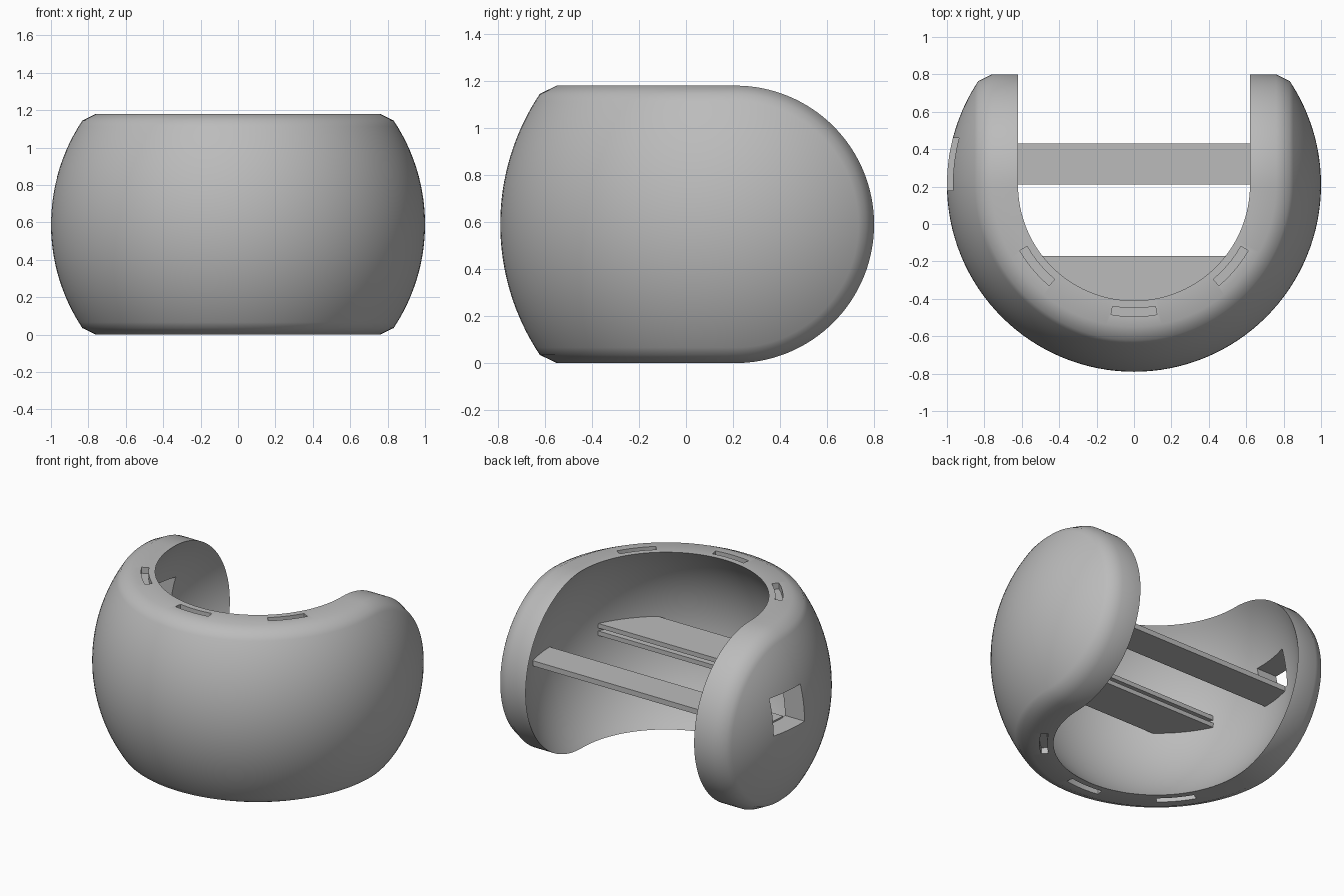
import bpy, bmesh
from math import sin, cos, pi, asin, sqrt, radians
from mathutils import Vector, Matrix

if "Cube" in bpy.data.objects:
    bpy.data.objects.remove(bpy.data.objects["Cube"])

CENTRE = Vector((0, 0.21, 0.59))   # centre of both spheres
OUTER, INNER, HALF = 1.0, 0.856, 0.59

grey = bpy.data.materials.new("plain grey")
grey.use_nodes = True
grey.diffuse_color = (0.5, 0.5, 0.5, 1)
grey.node_tree.nodes["Principled BSDF"].inputs["Base Color"].default_value = (0.5, 0.5, 0.5, 1)


def finish(bm, name):
    bmesh.ops.recalc_face_normals(bm, faces=bm.faces)
    mesh = bpy.data.meshes.new(name)
    bm.to_mesh(mesh)
    bm.free()
    mesh.materials.append(grey)
    obj = bpy.data.objects.new(name, mesh)
    bpy.context.collection.objects.link(obj)
    return obj


def prism(bm, outline, z0, z1):
    low = [bm.verts.new((x, y, z0)) for x, y in outline]
    high = [bm.verts.new((x, y, z1)) for x, y in outline]
    n = len(outline)
    bm.faces.new(low[::-1])
    bm.faces.new(high)
    for i in range(n):
        j = (i + 1) % n
        bm.faces.new((low[i], low[j], high[j], high[i]))


def arc(radius, top, steps):
    end = asin(top / radius)
    return [(radius * cos(end * i / steps), radius * sin(end * i / steps)) for i in range(steps + 1)]


def spin(bm, points, axis, angle, closed):
    verts = [bm.verts.new((x, 0, z)) for x, z in points]
    pairs = list(zip(verts, verts[1:] + verts[:1])) if closed else list(zip(verts, verts[1:]))
    edges = [bm.edges.new(p) for p in pairs]
    bmesh.ops.spin(bm, geom=verts + edges, cent=(0, 0, 0), axis=axis, angle=angle, steps=64)


# Shell section: outer arc, chamfer, rim, inner arc
half = arc(OUTER, 0.555, 16) + [(0.76, HALF)] + arc(INNER, HALF, 16)[::-1]
full = half + [(x, -z) for x, z in half[-2:0:-1]]

# Front wraps around z, each side lobe wraps around x
bm = bmesh.new()
spin(bm, full, (0, 0, 1), -pi, True)
spin(bm, half, (1, 0, 0), -pi, False)
spin(bm, [(-x, z) for x, z in half], (1, 0, 0), -pi, False)
bmesh.ops.remove_doubles(bm, verts=bm.verts, dist=0.0005)
bmesh.ops.translate(bm, verts=bm.verts, vec=CENTRE)
shell = finish(bm, "shell")

# Cutter: curved pockets in both rims and a square side opening
bm = bmesh.new()
for turn in (-50, 0, 50):
    angles = [radians(turn - 10 + 4 * i) for i in range(6)]
    ring = [(0.705 * sin(a), CENTRE.y - 0.705 * cos(a)) for a in angles]
    ring += [(0.66 * sin(a), CENTRE.y - 0.66 * cos(a)) for a in reversed(angles)]
    prism(bm, ring, 2 * HALF - 0.04, 2 * HALF + 0.1)
    prism(bm, ring, -0.1, 0.04)
prism(bm, [(-1.2, 0.18), (-0.6, 0.18), (-0.6, 0.46), (-1.2, 0.46)], 0.6, 0.84)
cutter = finish(bm, "cutter")
cutter.hide_render = True

cut = shell.modifiers.new("openings", 'BOOLEAN')
cut.operation = 'DIFFERENCE'
cut.solver = 'EXACT'
cut.object = cutter
bpy.context.view_layer.objects.active = shell
shell.select_set(True)
bpy.ops.object.modifier_apply(modifier=cut.name)
bpy.data.objects.remove(cutter)
bpy.ops.object.shade_smooth_by_angle(angle=radians(32))


# Cross plates whose ends follow the inner wall
def plate(name, y0, y1, z0, z1):
    def reach(y):
        return sqrt(INNER ** 2 - (y - CENTRE.y) ** 2) + 0.006
    ys = [y0 + (y1 - y0) * i / 6 for i in range(7)]
    outline = [(reach(y), y) for y in ys] + [(-reach(y), y) for y in reversed(ys)]
    bm = bmesh.new()
    prism(bm, outline, z0, z1)
    finish(bm, name)


plate("rear_bar", 0.21, 0.43, 0.575, 0.61)
plate("upper_front_plate", -0.46, -0.17, 0.615, 0.645)
plate("lower_front_plate", -0.46, -0.17, 0.565, 0.595)
